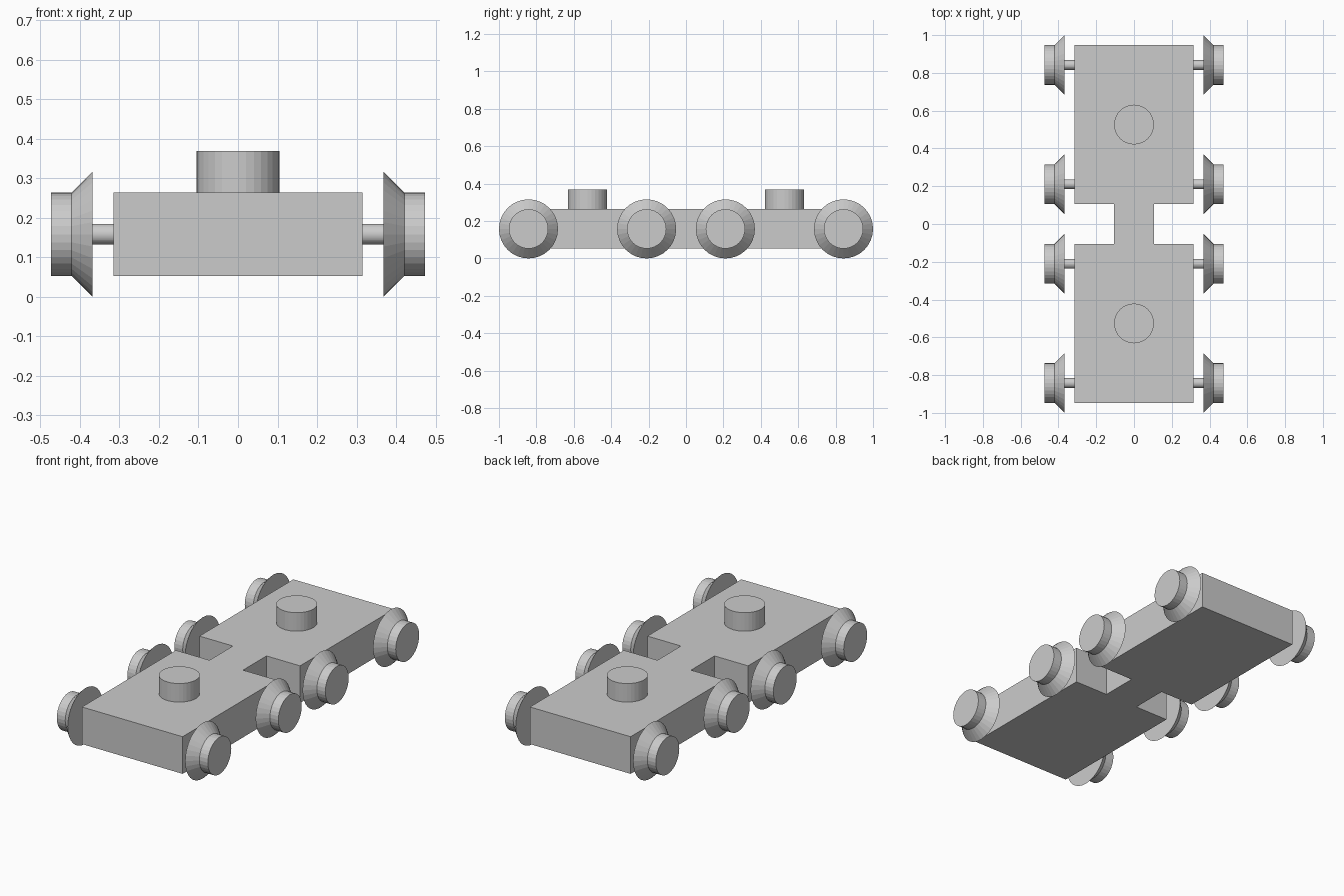
import bpy, bmesh, math
from mathutils import Matrix

if "Cube" in bpy.data.objects:
    bpy.data.objects.remove(bpy.data.objects["Cube"])

U = 2 / 19          # model unit: all parts sit on a half-unit grid
SIDES = 32

grey = bpy.data.materials.new("light grey")
grey.diffuse_color = (0.6, 0.6, 0.6, 1)
grey.use_nodes = True
grey.node_tree.nodes["Principled BSDF"].inputs["Base Color"].default_value = grey.diffuse_color


def finish(name, bm):
    bmesh.ops.recalc_face_normals(bm, faces=bm.faces)
    bmesh.ops.scale(bm, vec=(U, U, U), verts=bm.verts)
    mesh = bpy.data.meshes.new(name)
    bm.to_mesh(mesh)
    bm.free()
    mesh.materials.append(grey)
    obj = bpy.data.objects.new(name, mesh)
    bpy.context.collection.objects.link(obj)


def stack(name, rings, matrix):
    """Closed solid of revolution from (height, radius) rings along local z."""
    bm = bmesh.new()
    loops = []
    for h, r in rings:
        loops.append([bm.verts.new(matrix @ Matrix.Rotation(2 * math.pi * i / SIDES, 4, 'Z')
                                   @ Matrix.Translation((r, 0, h)).translation)
                      for i in range(SIDES)])
    for a, b in zip(loops, loops[1:]):
        for i in range(SIDES):
            j = (i + 1) % SIDES
            bm.faces.new((a[i], a[j], b[j], b[i]))
    bm.faces.new(loops[0])
    bm.faces.new(loops[-1])
    finish(name, bm)


# Chassis: two decks joined by a narrow neck, one extruded outline
half = [(3, -9), (3, -1), (1, -1), (1, 1), (3, 1), (3, 9)]
outline = half + [(-x, y) for x, y in reversed(half)]
bm = bmesh.new()
base = bm.faces.new([bm.verts.new((x, y, 0.5)) for x, y in outline])
ext = bmesh.ops.extrude_face_region(bm, geom=[base], use_keep_orig=True)
top = [v for v in ext["geom"] if isinstance(v, bmesh.types.BMVert)]
bmesh.ops.translate(bm, vec=(0, 0, 2), verts=top)
finish("chassis", bm)

# Round pegs on each deck
for y in (-5, 5):
    stack("peg", [(2.5, 1), (3.5, 1)], Matrix.Translation((0, y, 0)))

# Axle stubs and flanged wheels on both sides
for y in (-8, -2, 2, 8):
    for side in (-1, 1):
        m = Matrix.Translation((0, y, 1.5)) @ Matrix.Rotation(side * math.pi / 2, 4, 'Y')
        stack("axle", [(3, 0.25), (3.5, 0.25)], m)
        stack("wheel", [(3.5, 1.5), (4, 1), (4.5, 1)], m)
